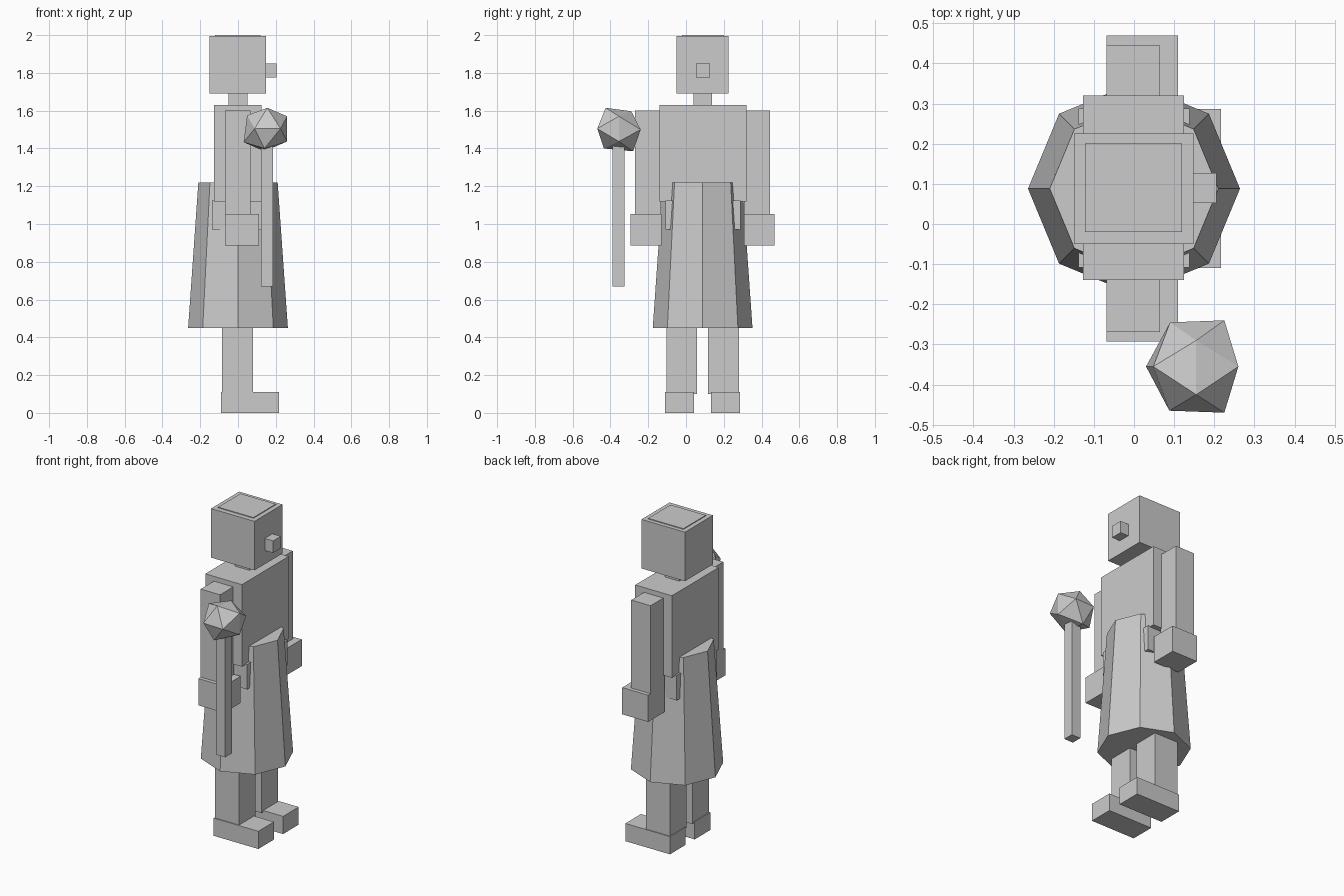
import bpy, bmesh, math

if "Cube" in bpy.data.objects:
    bpy.data.objects.remove(bpy.data.objects["Cube"])

mat = bpy.data.materials.new("light_grey")
mat.diffuse_color = (0.6, 0.6, 0.6, 1)
mat.use_nodes = True
mat.node_tree.nodes["Principled BSDF"].inputs["Base Color"].default_value = mat.diffuse_color
CY = 0.088  # body centre line in y (the character faces +x)


def finish(name, bm):
    bmesh.ops.recalc_face_normals(bm, faces=bm.faces)
    me = bpy.data.meshes.new(name)
    bm.to_mesh(me)
    bm.free()
    me.materials.append(mat)
    ob = bpy.data.objects.new(name, me)
    bpy.context.collection.objects.link(ob)
    return ob


def box(name, x0, x1, y0, y1, z0, z1):
    bm = bmesh.new()
    bmesh.ops.create_cube(bm, size=1)
    for v in bm.verts:
        v.co = (x1 if v.co.x > 0 else x0,
                y1 if v.co.y > 0 else y0,
                z1 if v.co.z > 0 else z0)
    return finish(name, bm)


def pair(name, x0, x1, d0, d1, z0, z1):
    # two boxes mirrored about the body centre line
    box("left_" + name, x0, x1, CY + d0, CY + d1, z0, z1)
    box("right_" + name, x0, x1, CY - d1, CY - d0, z0, z1)


# head, hair plate, nose, neck
box("head", -0.15, 0.148, -0.05, 0.225, 1.69, 1.995)
box("hair_plate", -0.122, 0.12, -0.02, 0.20, 1.99, 2.0)
box("nose", 0.145, 0.205, 0.052, 0.127, 1.775, 1.85)
box("neck", -0.05, 0.05, 0.04, 0.137, 1.62, 1.70)

# torso and hips
box("torso", -0.127, 0.125, -0.14, 0.32, 1.12, 1.63)
box("hips", -0.138, 0.138, -0.108, 0.288, 0.97, 1.125)

# limbs
pair("arm", -0.068, 0.065, 0.22, 0.357, 1.04, 1.60)
pair("hand", -0.068, 0.11, 0.219, 0.381, 0.887, 1.053)
pair("leg", -0.085, 0.08, 0.029, 0.192, 0.1, 1.0)
pair("foot", -0.09, 0.217, 0.045, 0.198, 0.0, 0.11)

# flared eight-sided skirt
bm = bmesh.new()
bmesh.ops.create_cone(bm, cap_ends=True, segments=8, radius1=0.264,
                      radius2=0.21, depth=0.77)
a = min(math.atan2(v.co.y, v.co.x) % (math.pi / 4) for v in bm.verts)
if 0.1 < a < 0.7:  # keep a corner on the x axis
    for v in bm.verts:
        c, s = math.cos(-a), math.sin(-a)
        v.co.xy = (v.co.x * c - v.co.y * s, v.co.x * s + v.co.y * c)
bmesh.ops.translate(bm, verts=bm.verts, vec=(0, CY, 0.835))
finish("skirt", bm)

# staff with a slightly uneven twenty-sided stone
box("staff", 0.122, 0.185, -0.39, -0.325, 0.668, 1.45)
bm = bmesh.new()
for p in [(0.26, -0.355, 1.57), (0.26, -0.355, 1.437),
          (0.048, -0.355, 1.575), (0.03, -0.355, 1.433),
          (0.155, -0.29, 1.597), (0.155, -0.425, 1.615),
          (0.14, -0.28, 1.385), (0.14, -0.435, 1.40),
          (0.225, -0.24, 1.50), (0.225, -0.47, 1.505),
          (0.09, -0.245, 1.50), (0.088, -0.465, 1.505)]:
    bm.verts.new(p)
bmesh.ops.convex_hull(bm, input=bm.verts)
finish("staff_stone", bm)
